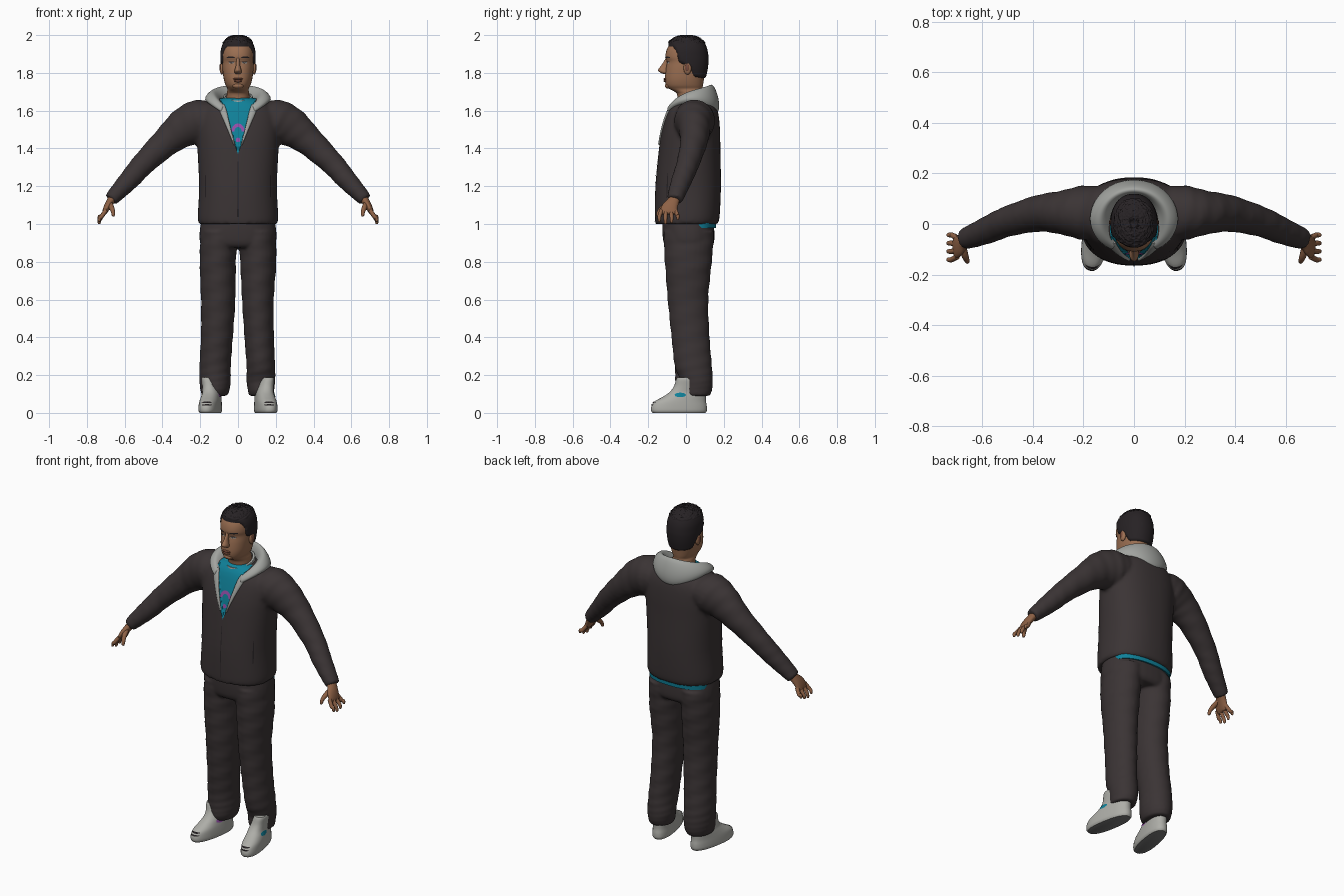
import bpy, bmesh, math, random
from mathutils import Vector, Matrix
from mathutils.bvhtree import BVHTree

random.seed(4)
cube = bpy.data.objects.get("Cube")
if cube:
    bpy.data.objects.remove(cube, do_unlink=True)


def material(name, rgb):
    m = bpy.data.materials.new(name)
    m.use_nodes = True
    m.diffuse_color = (*rgb, 1)
    m.node_tree.nodes["Principled BSDF"].inputs["Base Color"].default_value = (*rgb, 1)
    return m


CLOTH = material("dark cloth", (.043, .034, .035))
HAIR = material("black hair", (.02, .016, .018))
SKIN = material("face skin", (.33, .16, .085))
HAND = material("hand skin", (.27, .12, .06))
LIP = material("lip brown", (.2, .075, .045))
FLEECE = material("grey fleece", (.36, .37, .35))
SHOE = material("pale shoe grey", (.42, .42, .39))
SOLE = material("sole grey", (.2, .2, .2))
SHIRT = material("teal shirt", (.005, .22, .32))
PURPLE = material("purple print", (.3, .08, .4))


def make(name, bm, *mats):
    mesh = bpy.data.meshes.new(name)
    bmesh.ops.recalc_face_normals(bm, faces=bm.faces)
    bm.to_mesh(mesh)
    bm.free()
    for m in mats:
        mesh.materials.append(m)
    mesh.shade_smooth()
    mesh.set_sharp_from_angle(angle=math.radians(50))
    obj = bpy.data.objects.new(name, mesh)
    bpy.context.collection.objects.link(obj)
    return obj


def smooth_rows(rows, sub):
    """Catmull-Rom interpolation between rows of numbers."""
    out = []
    for i in range(len(rows) - 1):
        quad = [rows[min(max(i + j, 0), len(rows) - 1)] for j in (-1, 0, 1, 2)]
        for k in range(sub):
            t = k / sub
            out.append([.5 * (2*b + (c - a)*t + (2*a - 5*b + 4*c - d)*t*t
                              + (3*b - a - 3*c + d)*t**3) for a, b, c, d in zip(*quad)])
    return out + [list(rows[-1])]


def skin_rings(rings):
    bm = bmesh.new()
    vs = [[bm.verts.new(p) for p in ring] for ring in rings]
    n = len(vs[0])
    for lo, hi in zip(vs, vs[1:]):
        for k in range(n):
            bm.faces.new((lo[k], lo[(k + 1) % n], hi[(k + 1) % n], hi[k]))
    bm.faces.new(vs[0])
    bm.faces.new(vs[-1])
    return bm


def loft(name, rows, mat, flat=False, n=28, sub=4, power=2, fold=0):
    """Rows are x, y, z, radius across, radius in depth."""
    rows = smooth_rows(rows, sub)
    rings = []
    for i, (x, y, z, ra, rb) in enumerate(rows):
        t = Vector(rows[min(i + 1, len(rows) - 1)][:3]) - Vector(rows[max(i - 1, 0)][:3])
        t = Vector((0, 0, 1)) if flat else t.normalized()
        b = (Vector((0, 1, 0)) - t * t.y).normalized()
        a = b.cross(t)
        ring = []
        for k in range(n):
            w = math.tau * k / n
            c, s = (math.copysign(abs(v) ** (2 / power), v) for v in (math.cos(w), math.sin(w)))
            r = 1 + fold * math.sin(i * 1.9 + 2 * w)
            ring.append(Vector((x, y, z)) + a * (c * ra * r) + b * (s * rb * r))
        rings.append(ring)
    return make(name, skin_rings(rings), mat)


def column(name, rows, mat, side=1, **kw):
    """Rows are height, front y, back y, half width, optional centre x."""
    full = [(side * (r[4] if len(r) > 4 else 0), (r[1] + r[2]) / 2, r[0], r[3], (r[2] - r[1]) / 2)
            for r in rows]
    return loft(name, full, mat, flat=True, **kw)


def fuse(name, parts, voxel):
    """Blend overlapping parts into a single garment."""
    bm = bmesh.new()
    for p in parts:
        bm.from_mesh(p.data)
        bpy.data.objects.remove(p, do_unlink=True)
    obj = make(name, bm, CLOTH)
    remesh = obj.modifiers.new("blend", 'REMESH')
    remesh.mode = 'VOXEL'
    remesh.voxel_size = voxel
    soften = obj.modifiers.new("soften", 'SMOOTH')
    soften.iterations = 5
    deps = bpy.context.evaluated_depsgraph_get()
    bm = bmesh.new()
    bm.from_mesh(obj.evaluated_get(deps).to_mesh())
    bpy.data.objects.remove(obj, do_unlink=True)
    for f in bm.faces:
        f.material_index = 0
    return bm


def caster(obj):
    tree = BVHTree.FromPolygons([v.co for v in obj.data.vertices],
                                [list(p.vertices) for p in obj.data.polygons])

    def hit(u, v, sideways=False):
        if sideways:
            return tree.ray_cast(Vector((1, u, v)), Vector((-1, 0, 0)))[0]
        return tree.ray_cast(Vector((u, -1, v)), Vector((0, 1, 0)))[0]
    return hit


def decal(name, hit, mat, cu, cv, ru, rv, r0=.02, turn=math.tau, sideways=False):
    """Thin elliptical plate laid on a surface; r0 and turn make arcs of it."""
    bm = bmesh.new()
    lift = Vector((.003, 0, 0)) if sideways else Vector((0, -.003, 0))
    rows = []
    for r in (r0, (r0 + 1) / 2, 1):
        pts = [hit(cu + ru * r * math.cos(turn * k / 20), cv + rv * r * math.sin(turn * k / 20), sideways)
               for k in range(21)]
        rows.append([bm.verts.new(p + lift) if p else None for p in pts])
    for lo, hi in zip(rows, rows[1:]):
        for k in range(20):
            quad = (lo[k], lo[k + 1], hi[k + 1], hi[k])
            if all(quad):
                bm.faces.new(quad)
    return make(name, bm, mat)


def ball(name, mat, at, size):
    bm = bmesh.new()
    bmesh.ops.create_uvsphere(bm, u_segments=16, v_segments=10, radius=1,
                              matrix=Matrix.Translation(at) @ Matrix.Diagonal((*size, 1)))
    return make(name, bm, mat)


# jacket: torso and sleeves blended together
parts = [column("torso", [(1, -.162, .168, .207), (1.04, -.165, .178, .213), (1.2, -.162, .185, .206),
                          (1.4, -.143, .182, .215), (1.5, -.128, .18, .22), (1.58, -.108, .172, .212),
                          (1.63, -.09, .155, .17), (1.66, -.068, .125, .11), (1.668, -.055, .11, .08)],
                CLOTH, n=48, power=2.3)]
for s in (1, -1):
    parts.append(loft("sleeve", [(s * x, y, z, a, b) for x, y, z, a, b in (
        (.12, .045, 1.565, .085, .1), (.2, .045, 1.545, .115, .108), (.28, .045, 1.512, .105, .088),
        (.374, .042, 1.44, .079, .073), (.5, .01, 1.32, .062, .06), (.57, -.02, 1.24, .055, .055),
        (.64, -.048, 1.165, .044, .047), (.675, -.06, 1.128, .037, .042))], CLOTH, sub=5, fold=.022))
bm = fuse("jacket", parts, .01)
for s in (1, -1):
    bmesh.ops.bisect_plane(bm, geom=bm.verts[:] + bm.edges[:] + bm.faces[:], dist=.0002,
                           plane_co=(0, 0, 1.37), plane_no=(.29 * s, 0, -.095))
for f in bm.faces:
    c = f.calc_center_median()
    if c.y < 0 and abs(c.x) * .29 < (c.z - 1.37) * .095:
        f.material_index = 1
for v in bm.verts:
    if v.link_faces and all(f.material_index for f in v.link_faces):
        v.co.y += .012
jacket = make("jacket", bm, CLOTH, SHIRT)
chest = caster(jacket)
decal("shirt_print", chest, PURPLE, 0, 1.49, .036, .042, .55, math.pi)
decal("shirt_print_dot", chest, PURPLE, 0, 1.445, .012, .012)
decal("zip_line", chest, HAIR, 0, 1.185, .0025, .175)
for s in (1, -1):
    decal("pocket_seam", chest, HAIR, s * .172, 1.2, .0025, .07)
    # fleece lining along the open collar
    rows = []
    for z, r in ((1.42, .004), (1.48, .008), (1.54, .013), (1.6, .018), (1.63, .016)):
        x = (z - 1.37) * .33 + .003
        rows.append((s * x, chest(s * (x + .008), z).y, z, r, .008))
    loft("collar_lining", rows, FLEECE, n=12)

# hood: cross-section swept round the neck from front to back
front = [145, .1, 1.61, .12, 1.625, .135, 1.63, .15, 1.61, .15, 1.59, .12, 1.58]
edge = [90, .08, 1.65, .115, 1.695, .14, 1.71, .178, 1.675, .175, 1.645, .12, 1.62]
back = [0, .085, 1.65, .1, 1.735, .125, 1.748, .16, 1.655, .155, 1.58, .12, 1.585]
sweep = smooth_rows([[-k[0]] + k[1:] for k in (front, edge)] + [back, edge, front], 8)
rings = []
for row in sweep:
    w = math.radians(row[0])
    rings.append([(r * math.sin(w), .02 + r * math.cos(w), z) for r, z in zip(row[1::2], row[2::2])])
hood = make("hood", skin_rings(rings), FLEECE)
hood.data.set_sharp_from_angle(angle=math.pi)
hood.modifiers.new("rounding", 'SUBSURF').levels = 2

# shirt neckband and hem
band = []
for k in range(24):
    w = math.tau * k / 24
    for_axis = Vector((math.cos(w), math.sin(w), 0))
    band.append([Vector((for_axis.x * (.072 + r), .02 + for_axis.y * (.08 + r), 1.667 + .022 * for_axis.y + h))
                 for r, h in ((0, -.012), (.01, -.01), (.006, .009), (-.006, .009))])
make("shirt_neckband", skin_rings(band + band[:1]), FLEECE)
column("shirt_hem", [(.978, -.06, .158, .188), (1.03, -.06, .162, .19)], SHIRT, n=40, power=2.3)

# trousers: hips and two slightly different legs
parts = [column("hips", [(1.04, -.125, .145, .19), (.96, -.125, .15, .203), (.9, -.118, .148, .2),
                         (.875, -.1, .13, .17)], CLOTH, n=40, power=2.4)]
for s, slim, fy in ((-1, 0, 0), (1, .007, .028)):
    parts.append(column("leg", [(.96, -.12, .15, .098, .1), (.8, -.112, .137, .096, .107),
                                (.6, -.097, .118, .091 - slim, .105), (.4, -.077, .125, .085 - slim, .112),
                                (.25, -.06, .137, .083 - slim, .121), (.17, -.058 + fy, .142, .083 - slim, .121),
                                (.12, -.058 + fy, .138, .077 - slim, .122), (.09, -.045 + fy, .125, .066, .124)],
                        CLOTH, side=s, sub=6, fold=.018))
make("trousers", fuse("trousers", parts, .008), CLOTH)

# shoes
for s, label in ((1, "left"), (-1, "right")):
    shoe = column(label + "_shoe", [(0, -.18, .105, .048), (.012, -.188, .112, .054), (.035, -.186, .112, .054),
                                    (.06, -.17, .108, .052), (.085, -.125, .108, .049), (.11, -.088, .108, .046),
                                    (.14, -.066, .105, .043, .006), (.175, -.056, .09, .038, .014),
                                    (.187, -.05, .05, .03, .016)], SHOE, side=s, power=2.4)
    mesh = shoe.data
    mesh.transform(Matrix.Translation((s * .14, 0, 0)) @ Matrix.Rotation(s * .18, 4, 'Z'))
    mesh.materials.append(SOLE)
    for p in mesh.polygons:
        if p.normal.z < -.7 and p.center.z < .015:
            p.material_index = 1
    hit = caster(shoe)
    for z in (.042, .056):
        decal(label + "_toe_mark", hit, HAIR, s * .165, z, .028, .004)
    decal(label + "_shoe_patch", hit, SHIRT if s > 0 else PURPLE, -.03, .095, .03, .012, sideways=True)

# head and neck
HEAD = [(1.6, -.04, .09, .066), (1.68, -.046, .088, .06), (1.7, -.06, .086, .058), (1.716, -.09, .086, .056),
        (1.735, -.106, .09, .066), (1.77, -.111, .096, .076), (1.82, -.107, .106, .082), (1.858, -.101, .11, .084),
        (1.885, -.109, .11, .085), (1.92, -.103, .105, .083), (1.95, -.088, .093, .073),
        (1.972, -.066, .072, .056), (1.984, -.04, .045, .035), (1.987, -.012, .016, .012)]
head = column("head", HEAD, SKIN, n=40, power=2.2)
face = caster(head)
column("nose", [(1.795, -.122, -.09, .012), (1.803, -.138, -.09, .019), (1.816, -.148, -.09, .018),
                (1.84, -.131, -.09, .011), (1.868, -.113, -.09, .009), (1.88, -.108, -.09, .008)], SKIN, n=16)
ball("upper_lip", LIP, (0, -.109, 1.768), (.026, .01, .006))
ball("lower_lip", LIP, (0, -.108, 1.757), (.023, .011, .007))
ball("chin", SKIN, (0, -.092, 1.732), (.03, .02, .016))
for s in (1, -1):
    decal("eye_white", face, FLEECE, s * .035, 1.853, .014, .0045)
    decal("iris", face, HAIR, s * .035, 1.8535, .006, .005)
    decal("eyelid_line", face, HAIR, s * .035, 1.858, .017, .0028)
    decal("eyebrow", face, HAIR, s * .038, 1.882, .023, .0045)
    ball("ear", SKIN, (s * .085, .008, 1.825), (.012, .021, .034))
    ball("ear_hollow", LIP, (s * .094, .006, 1.828), (.0045, .012, .02))

# cropped hair: an enlarged scalp that sinks under the skin below the hairline
hair = column("hair", [r for r in HEAD if r[0] > 1.72], HAIR, n=72, sub=10, power=2.2)
LINE = ((-.2, 1.943), (-.07, 1.94), (-.05, 1.915), (-.035, 1.855), (.02, 1.83), (.045, 1.78), (.2, 1.755))
mid = Vector((0, 0, 1.86))
for v in hair.data.vertices:
    (y0, z0), (y1, z1) = next(p for p in zip(LINE, LINE[1:]) if v.co.y <= p[1][0])
    d = v.co.z - (z0 + (z1 - z0) * (v.co.y - y0) / (y1 - y0))
    grow = max(-.008, min(.009, d * .7))
    if v.co.z > 1.95 and d > .01:
        grow += random.uniform(-.003, .006)
    v.co += (v.co - mid).normalized() * grow

# hands with four fingers and a thumb
for s, label in ((1, "left"), (-1, "right")):
    def limb(name, rows, n=12):
        loft(label + "_" + name, [(s * r[0], *r[1:]) for r in rows], HAND, n=n)
    limb("palm", [(.645, -.053, 1.16, .025, .03), (.675, -.068, 1.12, .021, .032), (.693, -.085, 1.09, .018, .042),
                  (.706, -.093, 1.062, .013, .045), (.71, -.094, 1.052, .006, .036)], 20)
    for i, drop in enumerate((.012, 0, .006, .022)):
        y = -.13 + .025 * i
        spread = (y + .093) * .3
        limb("finger_%d" % (i + 1), [(.7, y, 1.072, .011, .011), (.722, y + spread, 1.04, .011, .0105),
                                     (.733, y + spread, 1.018 + drop, .0095, .009),
                                     (.735, y + spread, 1.003 + drop, .007, .007),
                                     (.735, y + spread, .999 + drop, .002, .002)])
    limb("thumb", [(.678, -.085, 1.11, .014, .014), (.67, -.122, 1.088, .014, .013), (.662, -.143, 1.066, .011, .01),
                   (.66, -.15, 1.045, .008, .008), (.66, -.151, 1.04, .002, .002)])
